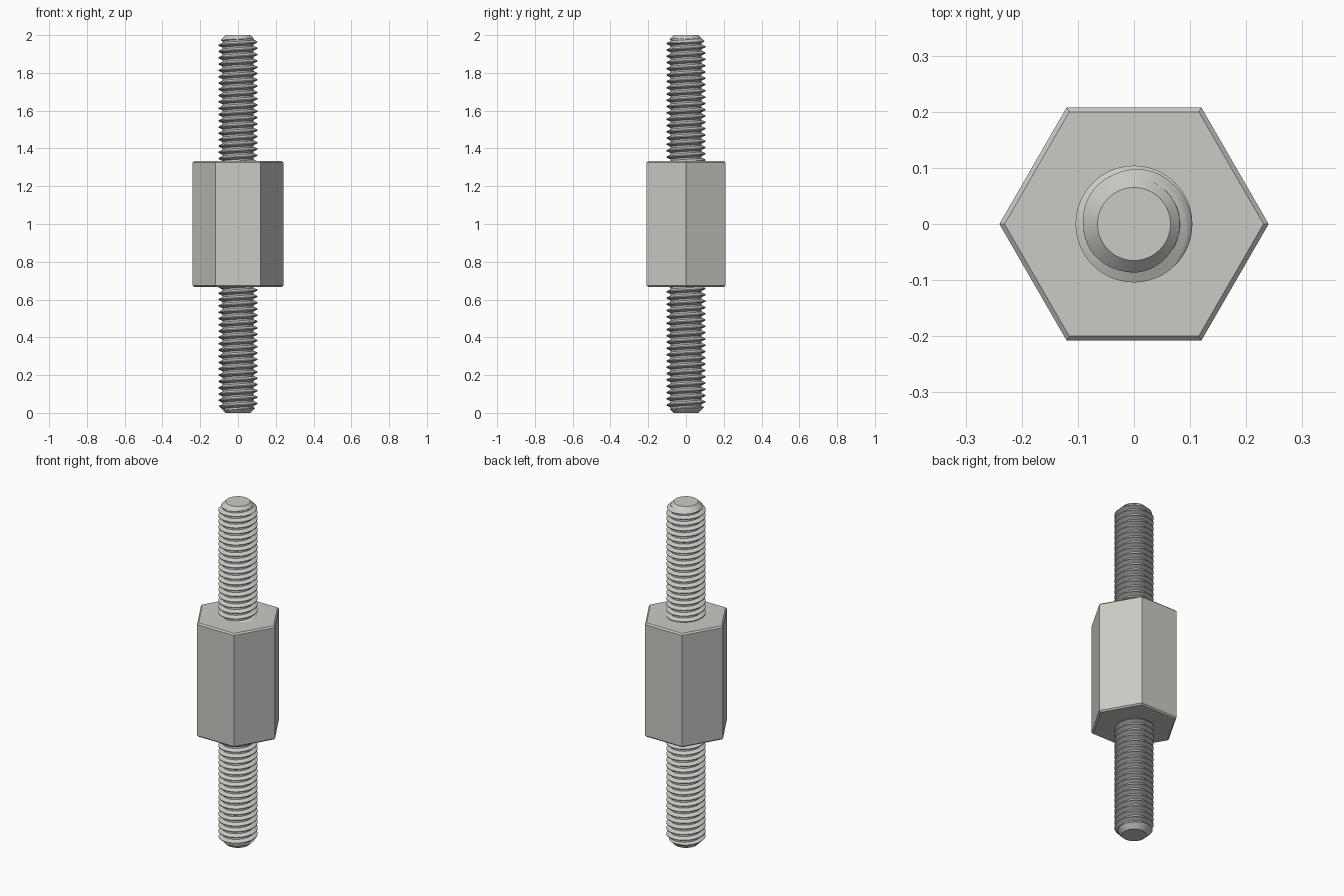
import bpy, bmesh, math

cube = bpy.data.objects.get("Cube")
if cube:
    bpy.data.objects.remove(cube)

metal = bpy.data.materials.new("light grey metal")
metal.use_nodes = True
colour = (0.60, 0.59, 0.56, 1)
metal.diffuse_color = colour
metal.node_tree.nodes["Principled BSDF"].inputs["Base Color"].default_value = colour

MAJOR, MINOR, TIP = 0.104, 0.082, 0.065
PITCH = 1 / 30
HEX_LOW, HEX_HIGH = 2 / 3, 4 / 3
SEGMENTS, STEPS = 72, 16


def finish(name, bm):
    bmesh.ops.recalc_face_normals(bm, faces=bm.faces)
    mesh = bpy.data.meshes.new(name)
    bm.to_mesh(mesh)
    bm.free()
    mesh.materials.append(metal)
    obj = bpy.data.objects.new(name, mesh)
    bpy.context.collection.objects.link(obj)
    return obj


def thread_radius(f):
    """Trapezoid thread: narrow flat crest, slightly wider flat root."""
    away = abs(f % 1 - 0.5) * 2
    t = min(max((away - 0.125) / 0.625, 0), 1)
    return MAJOR + (MINOR - MAJOR) * t


def threaded_stud(name, low, high):
    """Right-handed helical surface, cut by a 45 degree cone at the free end."""
    bm = bmesh.new()
    turns = math.ceil((high - low) / PITCH) + 1
    rows = []
    for i in range(turns * STEPS + 1):
        f = i / STEPS - 1
        row = []
        for s in range(SEGMENTS + 1):
            a = s / SEGMENTS
            z = min(max(low + PITCH * (f + a), low), high)
            r = thread_radius((z - low) / PITCH - a)
            r = min(r, TIP + z, TIP + 2 - z)
            angle = a * math.tau
            row.append(bm.verts.new((r * math.cos(angle), r * math.sin(angle), z)))
        rows.append(row)
    for lower, upper in zip(rows, rows[1:]):
        for s in range(SEGMENTS):
            bm.faces.new((lower[s], lower[s + 1], upper[s + 1], upper[s]))
    bmesh.ops.remove_doubles(bm, verts=bm.verts, dist=0.00001)
    bmesh.ops.holes_fill(bm, edges=[e for e in bm.edges if e.is_boundary], sides=0)
    obj = finish(name, bm)
    bpy.ops.object.select_all(action="DESELECT")
    obj.select_set(True)
    bpy.context.view_layer.objects.active = obj
    bpy.ops.object.shade_smooth_by_angle(angle=math.radians(25))


# Threaded studs, their inner ends buried in the hexagonal body
threaded_stud("lower_threaded_stud", 0, HEX_LOW + 0.02)
threaded_stud("upper_threaded_stud", HEX_HIGH - 0.02, 2)

# Hexagonal body with chamfered end rims
bm = bmesh.new()
bmesh.ops.create_cone(bm, cap_ends=True, segments=6, radius1=0.24, radius2=0.24,
                      depth=HEX_HIGH - HEX_LOW)
for v in bm.verts:
    x, y, z = v.co
    angle = round(math.atan2(y, x) / (math.pi / 3) - 0.01) * math.pi / 3
    v.co = (x, y, z + 1)
# Turn the prism so that two corners lie on the x axis
first = next(iter(bm.verts)).co
offset = math.atan2(first.y, first.x) % (math.pi / 3)
for v in bm.verts:
    a = math.atan2(v.co.y, v.co.x) - offset
    v.co = (0.24 * math.cos(a), 0.24 * math.sin(a), v.co.z)
rims = [e for e in bm.edges if abs(e.verts[0].co.z - e.verts[1].co.z) < 0.01]
bmesh.ops.bevel(bm, geom=rims, offset=0.008, segments=1, affect="EDGES")
finish("hexagonal_body", bm)
